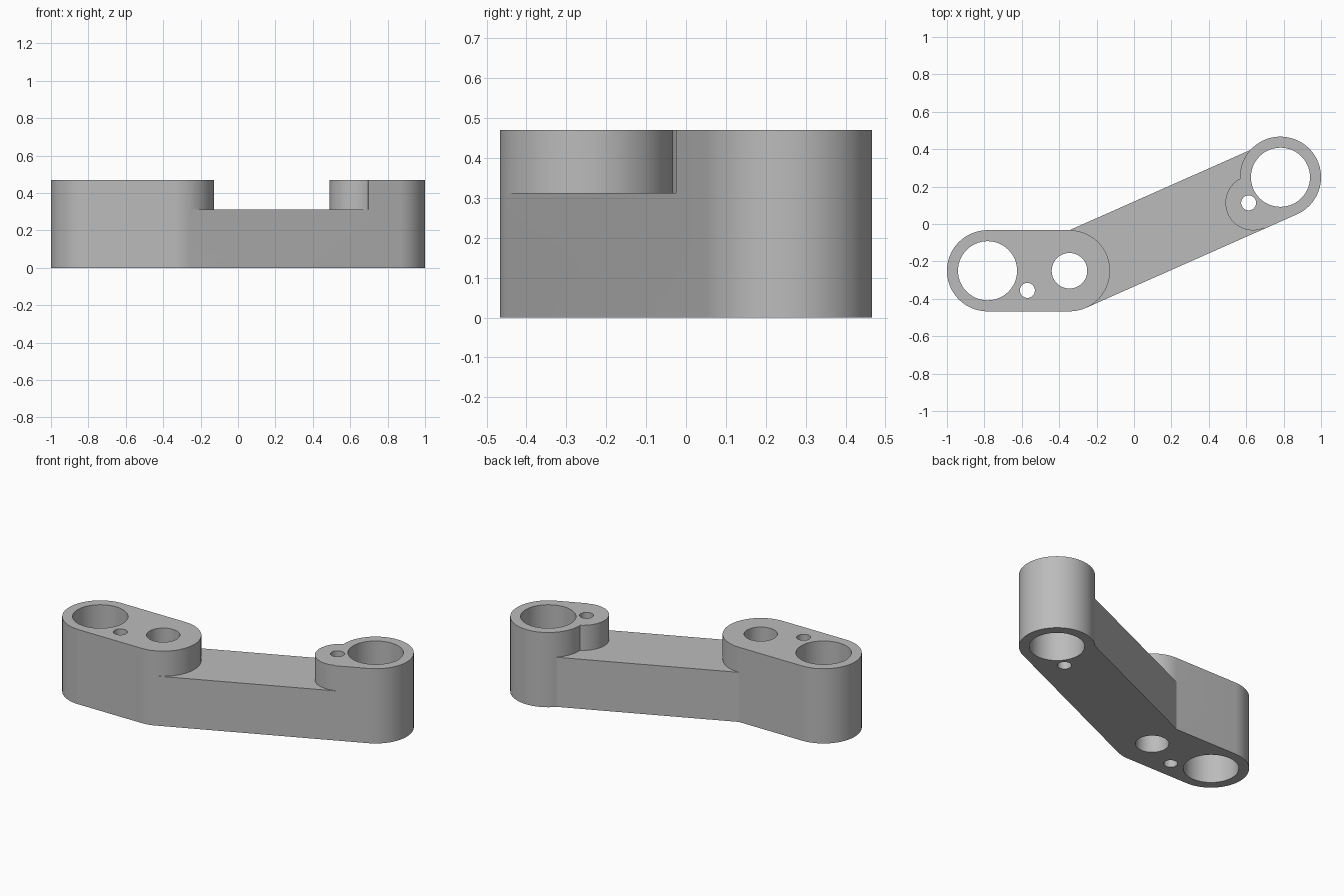
import bpy, bmesh, math
from mathutils import Vector

cube = bpy.data.objects.get("Cube")
if cube:
    bpy.data.objects.remove(cube, do_unlink=True)

HEIGHT, STEP = 0.47, 0.312          # boss top and web top
R, LUG_R = 0.217, 0.147             # boss radius and pin lug radius
A = Vector((-0.783, -0.25))         # outer bore of the long boss
B = Vector((-0.345, -0.25))         # pivot bore of the long boss
C = Vector((0.783, 0.25))           # bore of the round boss
D = Vector((0.636, 0.113))          # pin lug beside the round boss

metal = bpy.data.materials.new("plain grey")
metal.use_nodes = True
grey = (0.5, 0.5, 0.5, 1)
metal.diffuse_color = grey
metal.node_tree.nodes["Principled BSDF"].inputs["Base Color"].default_value = grey


def polar(c, r, angle):
    return c + r * Vector((math.cos(angle), math.sin(angle)))


def arc(c, r, start, end):
    n = max(4, round(abs(end - start) / math.radians(4)))
    return [polar(c, r, start + (end - start) * i / n) for i in range(n + 1)]


def heading(v):
    return math.atan2(v.y, v.x)


def prism(name, outline, z0, z1):
    bm = bmesh.new()
    face = bm.faces.new([bm.verts.new((p.x, p.y, z0)) for p in outline])
    top = bmesh.ops.extrude_face_region(bm, geom=[face])["geom"]
    bmesh.ops.translate(bm, vec=(0, 0, z1 - z0),
                        verts=[v for v in top if isinstance(v, bmesh.types.BMVert)])
    bmesh.ops.recalc_face_normals(bm, faces=bm.faces)
    mesh = bpy.data.meshes.new(name)
    bm.to_mesh(mesh)
    bm.free()
    mesh.materials.append(metal)
    obj = bpy.data.objects.new(name, mesh)
    bpy.context.collection.objects.link(obj)
    return obj


def cut(body, cutter):
    mod = body.modifiers.new(cutter.name, "BOOLEAN")
    mod.operation, mod.solver, mod.object = "DIFFERENCE", "EXACT", cutter
    bpy.context.view_layer.objects.active = body
    bpy.ops.object.modifier_apply(modifier=mod.name)
    bpy.data.objects.remove(cutter, do_unlink=True)


# Outline directions: the web runs from B to C, tangent on its lower side
slope = heading(C - B)
tangent = slope - math.pi / 2
web_corner = math.pi / 2
web_end = slope + math.pi - math.asin(math.cos(slope)) # upper web edge meets C

# Full-height arm
arm = prism("link_arm",
            arc(A, R, math.pi / 2, 3 * math.pi / 2)
            + arc(B, R, -math.pi / 2, tangent)
            + arc(C, R, tangent, web_end)
            + [polar(B, R, web_corner)], 0, HEIGHT)

# Notch where the pin lug meets the round boss
d = (D - C).length
notch_c = heading(D - C) + 2 * math.pi - math.acos((R**2 + d**2 - LUG_R**2) / (2 * R * d))
notch_d = heading(C - D) + math.acos((LUG_R**2 + d**2 - R**2) / (2 * LUG_R * d))

# Recess that lowers the web between the two bosses
recess = (arc(B, R, tangent, web_corner)
          + [polar(B, 0.9, web_corner), polar(C, 0.5, web_end)]
          + arc(C, R, web_end, notch_c)
          + arc(D, LUG_R, notch_d, tangent + 2 * math.pi)[1:]
          + [polar(D, 0.5, tangent), polar(B, 0.6, tangent)])
cut(arm, prism("recess_cutter", recess, STEP, HEIGHT + 0.1))

# Bores and pin holes, all the way through
pin_a, pin_d = Vector((-0.57, -0.355)), Vector((0.613, 0.113))
for centre, radius in ((A, 0.158), (B, 0.095), (C, 0.158), (pin_a, 0.04), (pin_d, 0.04)):
    circle = arc(centre, radius, 0, 2 * math.pi)[:-1]
    cut(arm, prism("bore_cutter", circle, -0.1, HEIGHT + 0.1))

# Smooth round walls, crisp rims
bpy.ops.object.select_all(action="DESELECT")
arm.select_set(True)
bpy.context.view_layer.objects.active = arm
bpy.ops.object.shade_smooth_by_angle(angle=math.radians(20))
